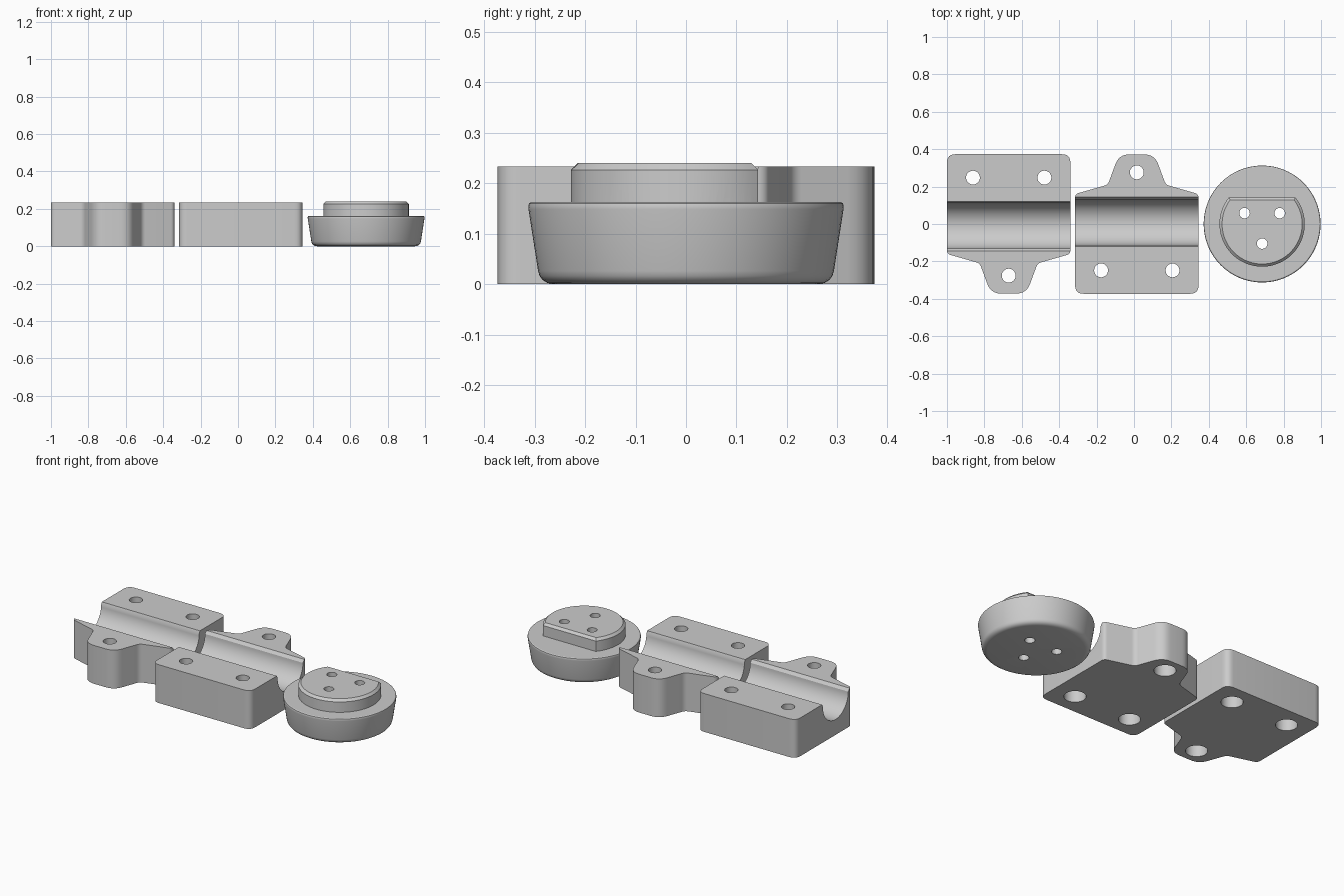
import bpy, bmesh, math
from mathutils import Vector

if "Cube" in bpy.data.objects:
    bpy.data.objects.remove(bpy.data.objects["Cube"])

grey = bpy.data.materials.new("plain grey")
grey.diffuse_color = (0.6, 0.6, 0.6, 1)
grey.use_nodes = True
grey.node_tree.nodes["Principled BSDF"].inputs["Base Color"].default_value = grey.diffuse_color


def rounded(corners, steps=6):
    """Outline from (x, y, trim) corners, each trimmed and curved."""
    pts, n = [], len(corners)
    for i, (x, y, t) in enumerate(corners):
        p = Vector((x, y))
        if t == 0:
            pts.append(p)
            continue
        a = p + (Vector(corners[i - 1][:2]) - p).normalized() * t
        b = p + (Vector(corners[(i + 1) % n][:2]) - p).normalized() * t
        for k in range(steps + 1):
            s = k / steps
            pts.append(a * (1 - s) ** 2 + p * 2 * s * (1 - s) + b * s * s)
    return pts


def make(name, bm):
    bmesh.ops.recalc_face_normals(bm, faces=bm.faces[:])
    me = bpy.data.meshes.new(name)
    bm.to_mesh(me)
    bm.free()
    me.materials.append(grey)
    ob = bpy.data.objects.new(name, me)
    bpy.context.collection.objects.link(ob)
    return ob


def prism(name, outline, lo, hi, along_x=False, chamfer=0):
    """Extrude an outline along z, or a (y, z) outline along x."""
    bm = bmesh.new()
    place = (lambda p, h: (h, p[0], p[1])) if along_x else (lambda p, h: (p[0], p[1], h))
    base = bm.faces.new([bm.verts.new(place(p, lo)) for p in outline])
    out = bmesh.ops.extrude_face_region(bm, geom=[base], use_keep_orig=True)["geom"]
    shift = Vector(place((0, 0), hi - lo))
    bmesh.ops.translate(bm, vec=shift, verts=[g for g in out if isinstance(g, bmesh.types.BMVert)])
    if chamfer:
        bmesh.ops.recalc_face_normals(bm, faces=bm.faces[:])
        top = [e for e in bm.edges if all(v.co.z > hi - 1e-5 for v in e.verts)]
        bmesh.ops.bevel(bm, geom=top, offset=chamfer, segments=1, affect='EDGES')
    return make(name, bm)


def circle(x, y, r, n=40):
    return [(x + r * math.cos(2 * math.pi * i / n), y + r * math.sin(2 * math.pi * i / n)) for i in range(n)]


def boolean(ob, other, mode='DIFFERENCE'):
    mod = ob.modifiers.new("cut", 'BOOLEAN')
    mod.operation, mod.object, mod.solver = mode, other, 'EXACT'
    bpy.context.view_layer.objects.active = ob
    bpy.ops.object.modifier_apply(modifier=mod.name)
    bpy.data.objects.remove(other)


def smooth(ob):
    bpy.ops.object.select_all(action='DESELECT')
    ob.select_set(True)
    bpy.context.view_layer.objects.active = ob
    bpy.ops.object.shade_smooth_by_angle(angle=math.radians(30))


# Clamp halves: plate with a tapered tab, tube channel and counterbored holes
H = 0.233


def clamp(name, cx, turn):
    left = [(-0.33, 0.373, 0.045), (-0.33, -0.16, 0.02), (-0.155, -0.21, 0.02), (-0.095, -0.372, 0.055)]
    right = [(-x, y, t) for x, y, t in reversed(left)]
    ob = prism(name, rounded(left + right), 0, H)
    # channel section: round bottom, straight sides and chamfered rims
    c, r, zc = -0.01, 0.122, 0.216
    section = [(c - r * math.cos(math.pi * i / 32), zc - r * math.sin(math.pi * i / 32)) for i in range(33)]
    section += [(0.119, H), (0.119, H + 0.1), (-0.145, H + 0.1), (-0.145, H)]
    boolean(ob, prism("channel_cutter", section, -0.5, 0.5, along_x=True))
    for x, y in [(-0.191, 0.248), (0.191, 0.248), (0, -0.276)]:
        boolean(ob, prism("hole_cutter", circle(x, y, 0.037), -0.1, 0.4))
        boolean(ob, prism("counterbore_cutter", circle(x, y, 0.06), -0.1, 0.13))
    ob.location.x = cx
    ob.rotation_euler.z = turn
    smooth(ob)


clamp("left_clamp", -0.67, 0)
clamp("right_clamp", 0.015, math.pi)

# Round end cap: tapered turned body
CX = 0.685
profile = [(0, 0), (0.262, 0), (0.274, 0.002), (0.284, 0.008), (0.290, 0.016), (0.293, 0.026),
           (0.312, 0.148), (0.3125, 0.154), (0.311, 0.160), (0.306, 0.163), (0, 0.163)]
bm = bmesh.new()
vs = [bm.verts.new((x, 0, z)) for x, z in profile]
es = [bm.edges.new(p) for p in zip(vs, vs[1:])]
bmesh.ops.spin(bm, geom=vs + es, cent=(0, 0, 0), axis=(0, 0, 1), angle=2 * math.pi, steps=96)
bmesh.ops.remove_doubles(bm, verts=bm.verts[:], dist=1e-5)
cap = make("end_cap", bm)

# Raised plug with one flat side, joined to the cap
a0 = math.asin(0.143 / 0.228)
sweep = math.pi + 2 * a0
plug = [(0.228 * math.cos(a0 - sweep * i / 64), 0.228 * math.sin(a0 - sweep * i / 64)) for i in range(65)]
boolean(cap, prism("plug", plug, 0.1, 0.24, chamfer=0.014), 'UNION')

# Three screw holes through the cap
for x, y in [(-0.094, 0.058), (0.094, 0.058), (0, -0.105)]:
    boolean(cap, prism("screw_cutter", circle(x, y, 0.028, 32), -0.1, 0.4))
cap.location.x = CX
smooth(cap)
